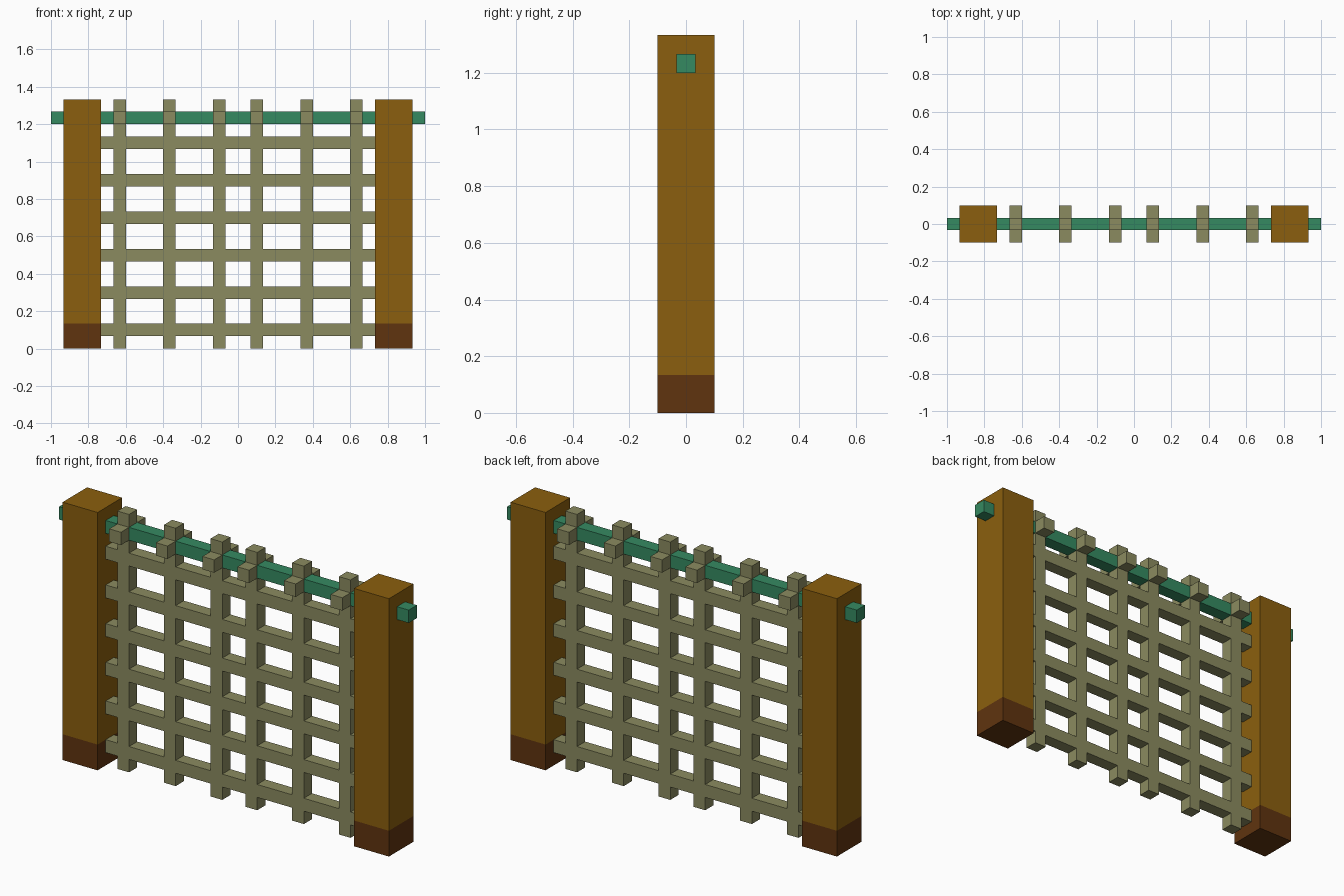
import bpy, bmesh
from mathutils import Vector

if "Cube" in bpy.data.objects:
    bpy.data.objects.remove(bpy.data.objects["Cube"], do_unlink=True)

U = 2 / 30  # module: every size is a whole or half number of these


def linear(c):
    return c / 12.92 if c <= 0.04045 else ((c + 0.055) / 1.055) ** 2.4


def material(name, hex_code):
    rgb = [linear(int(hex_code[i:i + 2], 16) / 255) for i in (0, 2, 4)]
    m = bpy.data.materials.new(name)
    m.use_nodes = True
    m.diffuse_color = (*rgb, 1)
    m.node_tree.nodes["Principled BSDF"].inputs["Base Color"].default_value = (*rgb, 1)
    return m


POST = material("golden_brown_wood", "8B5F0E")
FOOT = material("dark_brown_wood", "60340F")
LATTICE = material("olive_grey", "8B8B60")
RAIL = material("sea_green", "358A61")


def add_box(bm, centre, size):
    verts = bmesh.ops.create_cube(bm, size=1)["verts"]
    for v in verts:
        v.co = Vector(c + p * s for c, p, s in zip(centre, v.co, size)) * U


def finish(bm, name, *mats):
    mesh = bpy.data.meshes.new(name)
    bmesh.ops.recalc_face_normals(bm, faces=bm.faces)
    bm.to_mesh(mesh)
    bm.free()
    for m in mats:
        mesh.materials.append(m)
    obj = bpy.data.objects.new(name, mesh)
    bpy.context.collection.objects.link(obj)
    return obj


# Posts, cut near the ground for the dark foot
for side, name in ((1, "left_post"), (-1, "right_post")):
    bm = bmesh.new()
    add_box(bm, (side * 12.5, 0, 10), (3, 3, 20))
    bmesh.ops.bisect_plane(bm, geom=bm.verts[:] + bm.edges[:] + bm.faces[:],
                           plane_co=(0, 0, 2 * U), plane_no=(0, 0, 1))
    for f in bm.faces:
        f.material_index = int(f.calc_center_median().z < 2 * U - 1e-4)
    finish(bm, name, POST, FOOT)

# Top rail running through both posts
bm = bmesh.new()
add_box(bm, (0, 0, 18.5), (30, 1, 1))
finish(bm, "top_rail", RAIL)

# Lattice: flat cells wherever an upright or a crossbar runs, then thickened
uprights = [-9.5, -5.5, -1.5, 1.5, 5.5, 9.5]
crossbars = [1.5 + 3 * i for i in range(6)]
xs = sorted([-11, 11] + [x + d for x in uprights for d in (-0.5, 0.5)])
zs = sorted([0, 18] + [z + d for z in crossbars for d in (-0.5, 0.5)])
bm = bmesh.new()
for x0, x1 in zip(xs, xs[1:]):
    for z0, z1 in zip(zs, zs[1:]):
        if (x0 + x1) / 2 in uprights or (z0 + z1) / 2 in crossbars:
            bm.faces.new([bm.verts.new((x * U, -U / 2, z * U))
                          for x, z in ((x0, z0), (x1, z0), (x1, z1), (x0, z1))])
bmesh.ops.remove_doubles(bm, verts=bm.verts, dist=1e-4)
extruded = bmesh.ops.extrude_face_region(bm, geom=bm.faces[:], use_keep_orig=True)["geom"]
bmesh.ops.translate(bm, vec=(0, U, 0),
                    verts=[g for g in extruded if isinstance(g, bmesh.types.BMVert)])
finish(bm, "lattice", LATTICE)

# Loops: blocks in front of, behind and above the rail at each upright
bm = bmesh.new()
for x in uprights:
    for y, z in ((-1, 18.5), (1, 18.5), (0, 19.5)):
        add_box(bm, (x, y, z), (1, 1, 1))
finish(bm, "rail_loops", LATTICE)
